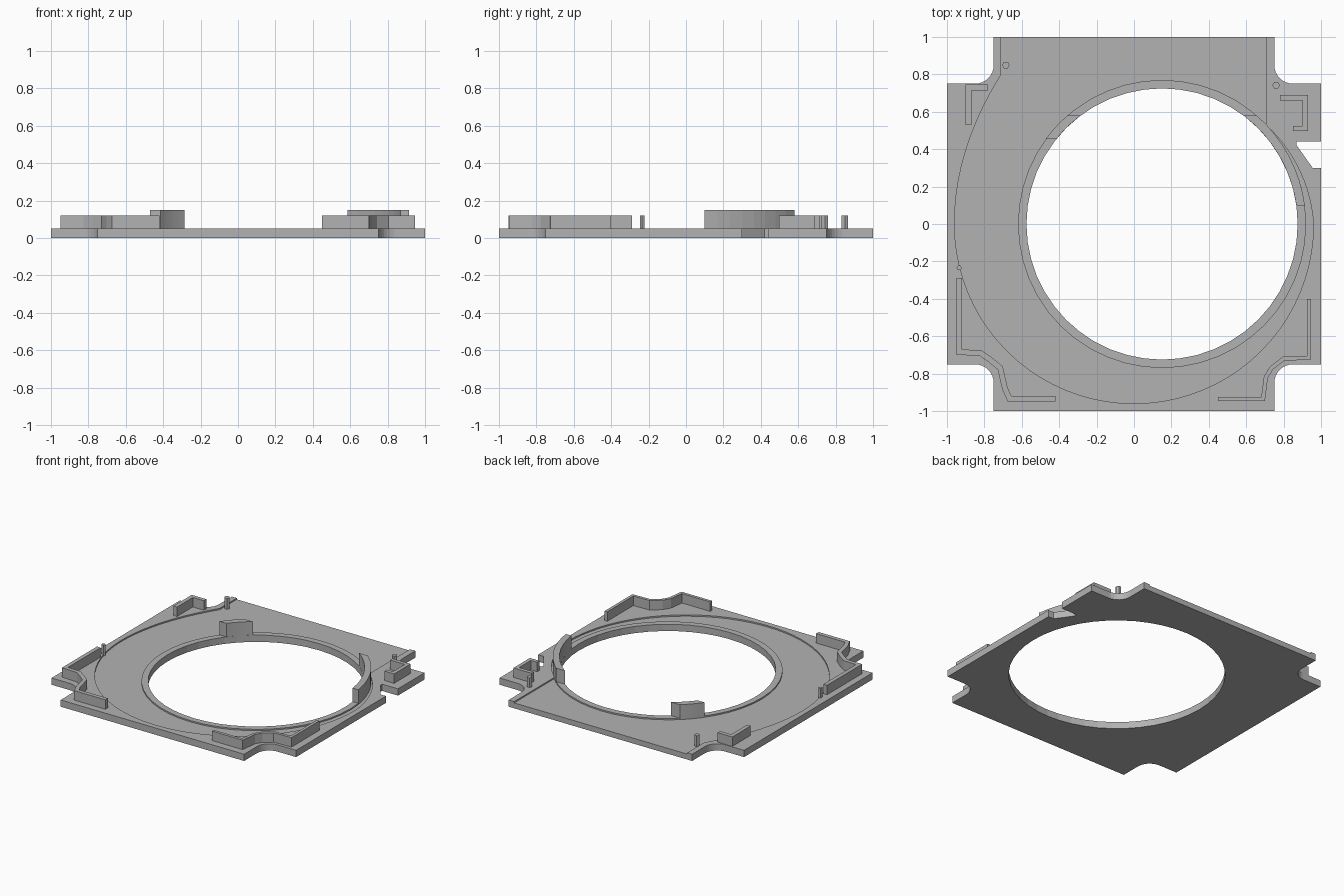
import bpy, bmesh
from math import sin, cos, asin, pi, radians
from mathutils import Vector

if "Cube" in bpy.data.objects:
    bpy.data.objects.remove(bpy.data.objects["Cube"])

grey = bpy.data.materials.new("plain grey")
grey.use_nodes = True
grey.diffuse_color = (0.45, 0.45, 0.45, 1)
grey.node_tree.nodes["Principled BSDF"].inputs["Base Color"].default_value = grey.diffuse_color

TOP, FLOOR, WALL, TALL = 0.05, 0.04, 0.12, 0.15
CX, R_IN, R_OUT = 0.15, 0.725, 0.77


def prism(name, outline, z0, z1):
    """Extrude a flat outline between two heights."""
    bm = bmesh.new()
    face = bm.faces.new([bm.verts.new((x, y, z0)) for x, y in outline])
    top = bmesh.ops.extrude_face_region(bm, geom=[face])["geom"]
    bmesh.ops.translate(bm, vec=(0, 0, z1 - z0),
                        verts=[v for v in top if isinstance(v, bmesh.types.BMVert)])
    bmesh.ops.recalc_face_normals(bm, faces=bm.faces)
    mesh = bpy.data.meshes.new(name)
    bm.to_mesh(mesh)
    bm.free()
    mesh.materials.append(grey)
    obj = bpy.data.objects.new(name, mesh)
    bpy.context.collection.objects.link(obj)
    return obj


def arc(cx, cy, r, a0, a1, n):
    return [(cx + r * cos(a0 + (a1 - a0) * i / n),
             cy + r * sin(a0 + (a1 - a0) * i / n)) for i in range(n + 1)]


def cut(obj, cutter):
    mod = obj.modifiers.new("cut", 'BOOLEAN')
    mod.operation, mod.solver, mod.object = 'DIFFERENCE', 'EXACT', cutter
    bpy.context.view_layer.objects.active = obj
    bpy.ops.object.modifier_apply(modifier=mod.name)
    bpy.data.objects.remove(cutter)


def wall(name, path, width):
    """Thin upright wall following a path, with mitred corners."""
    pts = [Vector(p) for p in path]
    left, right = [], []
    for i, p in enumerate(pts):
        a = (p - pts[i - 1]).normalized() if i else (pts[1] - p).normalized()
        b = (pts[i + 1] - p).normalized() if i < len(pts) - 1 else a
        normal = Vector((-a.y - b.y, a.x + b.x)).normalized()
        offset = normal * (width / 2 / normal.dot(Vector((-a.y, a.x))))
        left.append(tuple(p + offset))
        right.append(tuple(p - offset))
    return prism(name, left + right[::-1], FLOOR - 0.01, WALL)


# Base plate: square with filleted corner notches and a side notch
outline = [(1, 0.30), (0.955, 0.30), (0.87, 0.42), (0.87, 0.44), (1, 0.44)]
for sx, sy in ((1, 1), (-1, 1), (-1, -1), (1, -1)):
    corner = [(1, 0.75)] + arc(0.85, 0.85, 0.1, -pi / 2, -pi, 8) + [(0.75, 1)]
    corner = [(x * sx, y * sy) for x, y in corner]
    outline += corner if sx * sy > 0 else corner[::-1]
plate = prism("base_plate", outline, 0, TOP)

# Shallow recess, open at the back
recess = [(-0.71, 1.1)]
recess += [(-0.96 + 0.25 * (y / 10) ** 2, 0.08 * y) for y in range(10, 0, -1)]
recess += arc(0, 0, 0.96, pi, 2 * pi, 40)
for i in range(1, 11):
    a, r = radians(4.37 * i), 0.81 - 0.0043 * i
    recess.append((CX + r * cos(a), r * sin(a)))
recess.append((0.705, 1.1))
cut(plate, prism("recess_cutter", recess, FLOOR, 0.2))

# Large round opening
step = 2 * pi / 48
cut(plate, prism("opening_cutter", arc(CX, 0, R_IN, 0, 2 * pi - step, 47), -0.1, 0.2))

# Raised lip around the opening
lip = prism("opening_lip", arc(CX, 0, R_OUT, 0, 2 * pi - step, 47), FLOOR - 0.01, TOP)
cut(lip, prism("lip_cutter", arc(CX, 0, R_IN, 0, 2 * pi - step, 47), -0.1, 0.2))


# Tall curved guards on the lip, with ends cut straight across
def guard(name, y0, y1, side):
    inner = arc(0, 0, R_IN, asin(y0 / R_IN), asin(y1 / R_IN), 8)
    outer = arc(0, 0, R_OUT, asin(y1 / R_OUT), asin(y0 / R_OUT), 8)
    prism(name, [(CX + side * x, y) for x, y in inner + outer], FLOOR - 0.01, TALL)


guard("left_guard", 0.10, 0.58, 1)
guard("right_guard", 0.455, 0.58, -1)

# Corner walls
wall("front_right_wall", [(-0.935, -0.29), (-0.935, -0.685), (-0.82, -0.69), (-0.77, -0.725),
                          (-0.715, -0.77), (-0.69, -0.88), (-0.665, -0.935), (-0.42, -0.935)], 0.03)
wall("front_left_wall", [(0.935, -0.4), (0.935, -0.715), (0.8, -0.72), (0.735, -0.77),
                         (0.705, -0.82), (0.69, -0.935), (0.45, -0.935)], 0.022)
wall("back_right_wall", [(-0.78, 0.73), (-0.885, 0.73), (-0.885, 0.53)], 0.03)
wall("back_left_wall", [(0.78, 0.675), (0.915, 0.675), (0.915, 0.51), (0.85, 0.51)], 0.028)

# Small posts
for name, x, y, r in (("back_right_post", -0.685, 0.85, 0.02),
                      ("back_left_post", 0.76, 0.742, 0.02),
                      ("side_post", -0.935, -0.235, 0.014)):
    prism(name, arc(x, y, r, 0, 2 * pi * 5 / 6, 5), FLOOR - 0.01, WALL)
